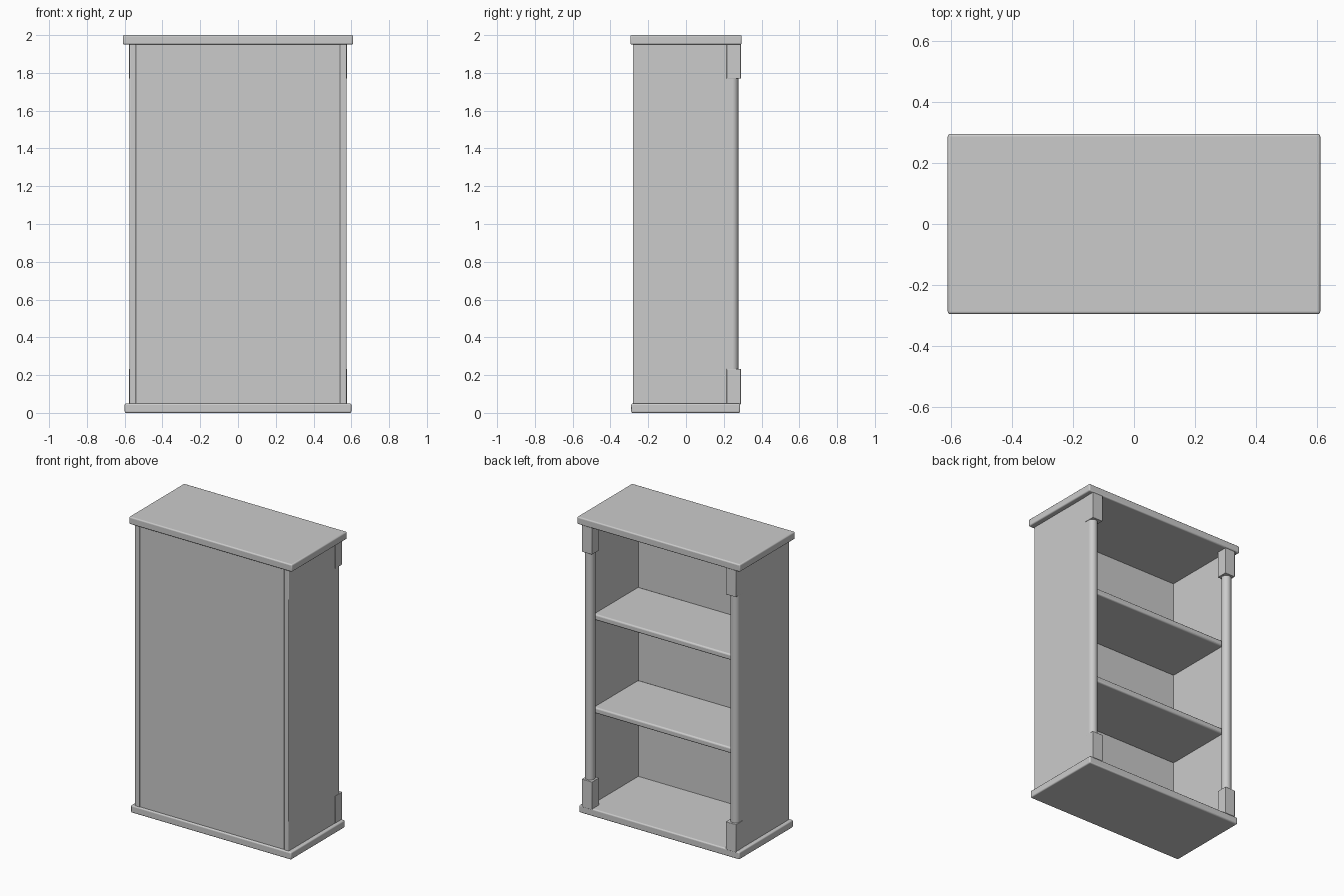
import bpy

if "Cube" in bpy.data.objects:
    bpy.data.objects.remove(bpy.data.objects["Cube"])


def finish(obj, bevel, segments=3):
    if bevel:
        mod = obj.modifiers.new("Rounded edges", 'BEVEL')
        mod.width = bevel
        mod.segments = segments
        mod.limit_method = 'ANGLE'
    bpy.ops.object.shade_smooth_by_angle()


def box(name, x, y, z, bevel=0.0):
    """Box given by (min, max) ranges on each axis."""
    bpy.ops.mesh.primitive_cube_add(size=1)
    obj = bpy.context.object
    obj.name = name
    obj.location = [(a + b) / 2 for a, b in (x, y, z)]
    obj.scale = [b - a for a, b in (x, y, z)]
    bpy.ops.object.transform_apply(location=False, rotation=False, scale=True)
    finish(obj, bevel)
    return obj


def mirrored(side, a, b):
    return tuple(sorted((side * a, side * b)))


# Top and base slabs
box("top_slab", (-0.61, 0.61), (-0.295, 0.295), (1.95, 2.0), 0.008)
box("base_slab", (-0.60, 0.60), (-0.29, 0.287), (0.0, 0.05), 0.008)

# Flat closed panel on the front
box("closed_panel", (-0.545, 0.545), (-0.277, -0.262), (0.045, 1.955))

# Two shelves
for name, top in (("lower_shelf", 0.70), ("upper_shelf", 1.33)):
    box(name, (-0.545, 0.545), (-0.265, 0.215), (top - 0.04, top), 0.01)

for side, label in ((-1, "left"), (1, "right")):
    # Side wall
    box(label + "_side_wall", mirrored(side, 0.54, 0.575), (-0.281, 0.25),
        (0.045, 1.955), 0.005)
    # Round post at the open edge
    bpy.ops.mesh.primitive_cylinder_add(vertices=32, radius=0.031, depth=1.9,
                                        location=(side * 0.544, 0.246, 1.0))
    post = bpy.context.object
    post.name = label + "_post"
    finish(post, 0)
    # Square blocks at both ends of the post
    for end, z in (("bottom", (0.045, 0.233)), ("top", (1.77, 1.955))):
        box(label + "_" + end + "_block", mirrored(side, 0.50, 0.577),
            (0.215, 0.29), z, 0.002)
